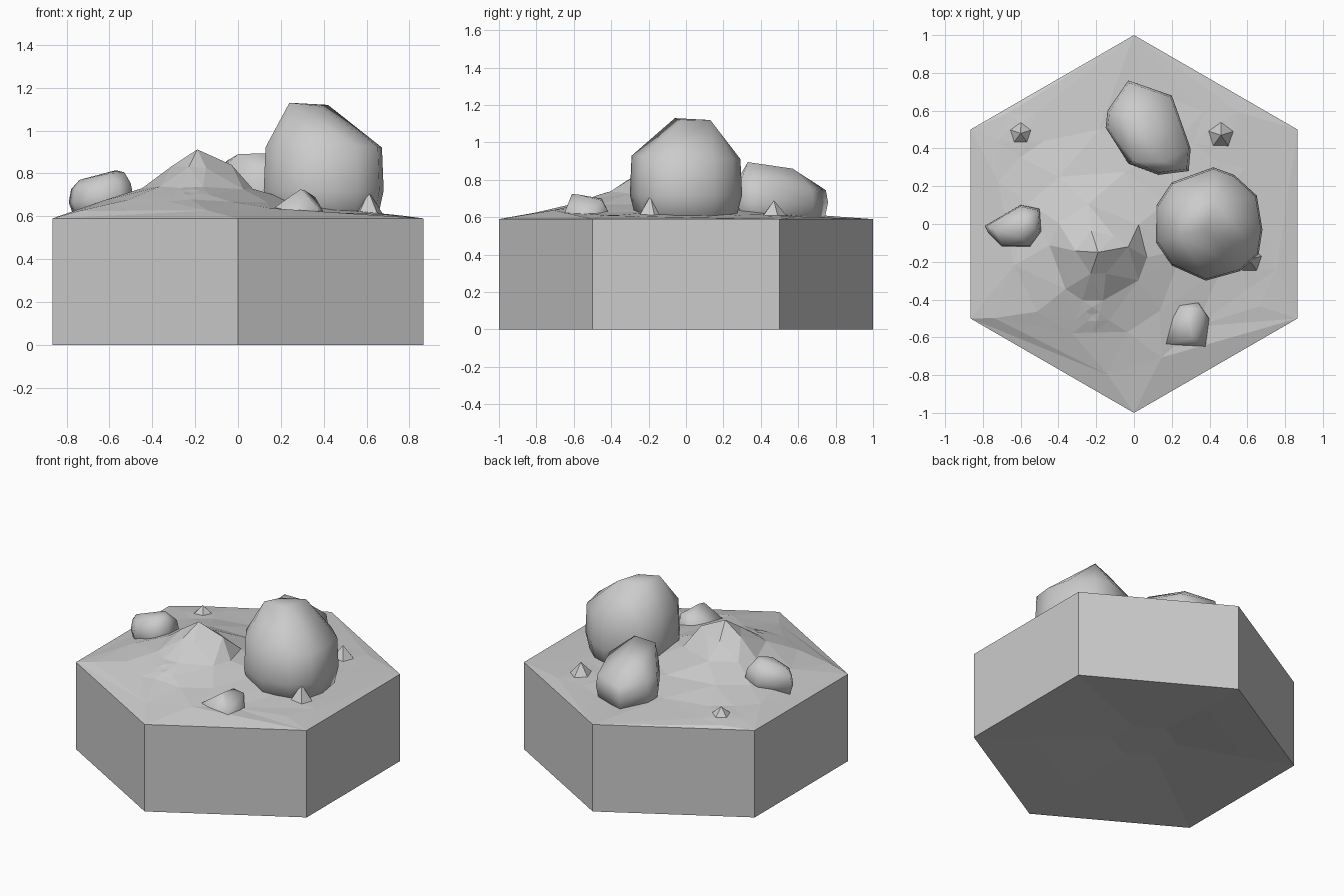
import bpy, bmesh, math, random
from mathutils import Vector
from mathutils.geometry import delaunay_2d_cdt

if "Cube" in bpy.data.objects:
    bpy.data.objects.remove(bpy.data.objects["Cube"])

random.seed(4)
PEAK = (-0.19, -0.15)
SLOPE = [(0, 0.91), (0.12, 0.825), (0.26, 0.735), (0.45, 0.67), (0.65, 0.63), (0.9, 0.605), (3, 0.585)]


def ground(x, y):
    d = math.hypot(x - PEAK[0], y - PEAK[1])
    for (a, za), (b, zb) in zip(SLOPE, SLOPE[1:]):
        if d <= b:
            return za + (zb - za) * (d - a) / (b - a)
    return 0.59


def add_object(name, bm):
    bmesh.ops.recalc_face_normals(bm, faces=bm.faces)
    mesh = bpy.data.meshes.new(name)
    bm.to_mesh(mesh)
    bm.free()
    bpy.context.collection.objects.link(bpy.data.objects.new(name, mesh))


# Hexagonal ground block with a faceted mound on top
corners = [(math.sin(i * math.pi / 3), -math.cos(i * math.pi / 3)) for i in range(6)]
points = [Vector((x, y, 0.59)) for x, y in corners]
points.append(Vector((*PEAK, 0.912)))

# Small sharp star-footed peaks: x, y, top height, foot radius
spikes = [(0.61, -0.19, 0.715, 0.18), (-0.6, 0.48, 0.675, 0.15),
          (0.46, 0.47, 0.69, 0.18), (-0.22, -0.48, 0.71, 0.11),
          (-0.03, -0.12, 0.84, 0.07)]
for x, y, z, r in spikes:
    points.append(Vector((x, y, z)))
    if r < 0.1:
        continue
    for i in range(10):
        a = i * math.pi / 5 + 0.3
        s = r * (0.85 if i % 2 else 0.38)
        px, py = x + s * math.cos(a), y + s * math.sin(a)
        lift = 0 if i % 2 else 0.004
        points.append(Vector((px, py, ground(px, py) + lift)))

# Irregular rings of ground points around the main peak
for r, n in [(0.12, 6), (0.26, 8), (0.45, 10), (0.65, 12), (0.9, 14)]:
    for i in range(n):
        a = 2 * math.pi * (i + random.uniform(-0.3, 0.3)) / n
        px, py = PEAK[0] + r * math.cos(a), PEAK[1] + r * math.sin(a)
        inside = abs(px) < 0.82 and abs(px) * 0.5 + abs(py) * 0.866 < 0.82
        clear = all(math.hypot(px - s[0], py - s[1]) > s[3] for s in spikes)
        if inside and clear:
            points.append(Vector((px, py, ground(px, py) + random.uniform(-0.01, 0.01))))

edges = [(i, (i + 1) % 6) for i in range(6)]
flat, _, tris, origin, _, _ = delaunay_2d_cdt([p.xy for p in points], edges, [], 0, 1e-5)
bm = bmesh.new()
verts = [bm.verts.new((p.x, p.y, points[o[0]].z if o else ground(p.x, p.y)))
         for p, o in zip(flat, origin)]
for t in tris:
    bm.faces.new([verts[i] for i in t])
top = [next(v for v, o in zip(verts, origin) if i in o) for i in range(6)]

# Side walls and a shallow hollow underneath
rings = [top] + [[bm.verts.new((x * s - 0.05 * (1 - s), y * s + 0.07 * (1 - s), z))
                  for x, y in corners] for s, z in [(1, 0), (0.65, 0.02), (0.2, 0.06)]]
for a, b in zip(rings, rings[1:]):
    for i in range(6):
        j = (i + 1) % 6
        bm.faces.new((b[i], b[j], a[j], a[i]))
bm.faces.new(rings[-1])
add_object("ground_block", bm)


def rock(name, outline, levels, crown):
    """Hull of scaled outlines (z, scale, tilt x, tilt y) and a few crown points."""
    n = len(outline)
    cx, cy = sum(p[0] for p in outline) / n, sum(p[1] for p in outline) / n
    bm = bmesh.new()
    for z, s, tx, ty in levels:
        for x, y in outline:
            dx, dy = (x - cx) * s, (y - cy) * s
            bm.verts.new((cx + dx, cy + dy, z + tx * dx + ty * dy))
    for p in crown:
        bm.verts.new(p)
    hull = bmesh.ops.convex_hull(bm, input=bm.verts)
    spare = {g for g in hull["geom_interior"] if isinstance(g, bmesh.types.BMVert)}
    bmesh.ops.delete(bm, geom=list(spare), context='VERTS')
    for f in bm.faces:
        f.smooth = True
    add_object(name, bm)


# Boulders resting on the ground
rock("large_boulder",
     [(0.12, 0.1), (0.2, 0.22), (0.42, 0.3), (0.53, 0.26), (0.65, 0.15), (0.68, -0.03),
      (0.66, -0.16), (0.56, -0.25), (0.38, -0.3), (0.2, -0.22), (0.12, -0.1)],
     [(0.56, 0.87, 0, 0), (0.72, 1, 0, 0), (0.92, 0.97, 0, -0.03)],
     [(0.24, -0.06, 1.13), (0.27, 0.08, 1.11), (0.42, 0.13, 1.12), (0.38, -0.03, 1.115)])
rock("rear_boulder",
     [(-0.03, 0.76), (0.08, 0.7), (0.2, 0.68), (0.3, 0.4), (0.29, 0.28), (0.13, 0.26),
      (-0.03, 0.32), (-0.15, 0.51), (-0.14, 0.6)],
     [(0.56, 0.9, 0, 0), (0.68, 1, 0, 0), (0.77, 0.95, 0, -0.1)],
     [(0.155, 0.33, 0.895), (0.0, 0.33, 0.89), (-0.05, 0.57, 0.86), (0.07, 0.57, 0.86)])
rock("left_boulder",
     [(-0.79, -0.01), (-0.7, 0.04), (-0.6, 0.1), (-0.5, 0.08), (-0.49, -0.04),
      (-0.55, -0.12), (-0.7, -0.12), (-0.77, -0.05)],
     [(0.6, 0.85, 0, 0), (0.68, 1, 0.1, 0), (0.74, 0.93, 0.1, 0)],
     [(-0.74, -0.03, 0.77), (-0.57, 0.03, 0.815), (-0.53, -0.02, 0.805), (-0.6, -0.07, 0.8)])
rock("front_boulder",
     [(0.22, -0.42), (0.34, -0.41), (0.4, -0.5), (0.38, -0.65), (0.15, -0.64), (0.17, -0.52)],
     [(0.57, 1, 0, 0), (0.625, 0.98, 0, -0.03)],
     [(0.29, -0.61, 0.725), (0.31, -0.58, 0.722), (0.36, -0.45, 0.69), (0.28, -0.45, 0.7)])
